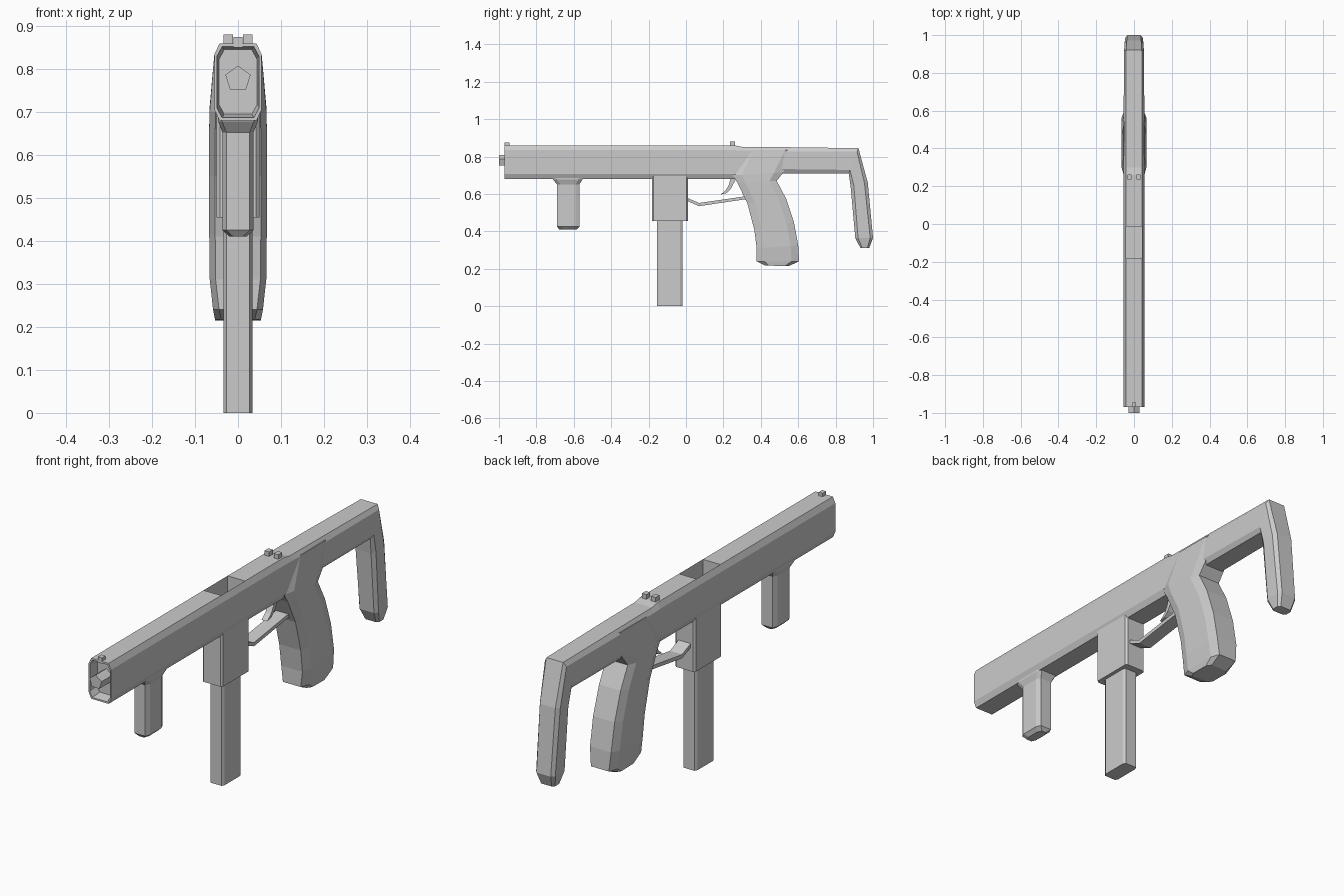
import bpy, bmesh
from math import pi
from mathutils import Matrix


def finish(name, bm):
    bmesh.ops.recalc_face_normals(bm, faces=bm.faces)
    me = bpy.data.meshes.new(name)
    bm.to_mesh(me)
    bm.free()
    ob = bpy.data.objects.new(name, me)
    bpy.context.collection.objects.link(ob)
    return ob


def loft(name, rings):
    """Skin chamfered-rectangle rings: (ya, za, yb, zb, half width, x chamfer, depth chamfer)."""
    bm = bmesh.new()
    loops = []
    for ya, za, yb, zb, w, cx, cd in rings:
        length = ((yb - ya) ** 2 + (zb - za) ** 2) ** 0.5
        t = cd / length
        outline = [(w - cx, 0), (w, t), (w, 1 - t), (w - cx, 1),
                   (cx - w, 1), (-w, 1 - t), (-w, t), (cx - w, 0)]
        loops.append([bm.verts.new((x, ya + (yb - ya) * s, za + (zb - za) * s))
                      for x, s in outline])
    for a, b in zip(loops, loops[1:]):
        for i in range(8):
            j = (i + 1) % 8
            bm.faces.new((a[i], a[j], b[j], b[i]))
    bm.faces.new(loops[0])
    bm.faces.new(loops[-1])
    return finish(name, bm)


def extrude(name, pts, w):
    """Side profile in (y, z), extruded across x."""
    bm = bmesh.new()
    face = bm.faces.new([bm.verts.new((-w, y, z)) for y, z in pts])
    new = bmesh.ops.extrude_face_region(bm, geom=[face])["geom"]
    bmesh.ops.translate(bm, vec=(2 * w, 0, 0),
                        verts=[v for v in new if isinstance(v, bmesh.types.BMVert)])
    return finish(name, bm)


def box(name, lo, hi):
    bm = bmesh.new()
    bmesh.ops.create_cube(bm, size=1)
    for v in bm.verts:
        v.co = [lo[i] + (v.co[i] + 0.5) * (hi[i] - lo[i]) for i in range(3)]
    return finish(name, bm)


# Receiver with hollow front, flowing into the stock and its folded-down butt
body = loft("receiver_and_stock", [
    (-0.925, 0.695, -0.925, 0.845, 0.044, 0.012, 0.022),
    (-0.97, 0.687, -0.97, 0.852, 0.049, 0.012, 0.022),
    (-0.97, 0.68, -0.97, 0.86, 0.055, 0.012, 0.026),
    (0.26, 0.68, 0.26, 0.86, 0.055, 0.012, 0.026),
    (0.45, 0.68, 0.30, 0.852, 0.055, 0.012, 0.026),
    (0.51, 0.71, 0.55, 0.85, 0.055, 0.012, 0.024),
    (0.87, 0.71, 0.922, 0.845, 0.053, 0.012, 0.02),
    (0.88, 0.64, 0.972, 0.66, 0.05, 0.012, 0.018),
    (0.905, 0.365, 1.0, 0.365, 0.047, 0.012, 0.015),
    (0.932, 0.312, 0.98, 0.312, 0.036, 0.01, 0.01)])

# Ejection port
cutter = box("port_cutter", (-0.043, -0.18, 0.72), (0.043, -0.012, 0.95))
cutter.hide_render = True
cutter.hide_viewport = True
cut = body.modifiers.new("port", "BOOLEAN")
cut.operation = "DIFFERENCE"
cut.solver = "EXACT"
cut.object = cutter

# Barrel tip, a pentagonal prism
bm = bmesh.new()
bmesh.ops.create_cone(bm, cap_ends=True, segments=5, radius1=0.031, radius2=0.031, depth=0.08)
bmesh.ops.transform(bm, verts=bm.verts, matrix=Matrix.Translation((0, -0.96, 0.777))
                    @ Matrix.Rotation(pi / 2, 4, "X"))
top = max(v.co.z for v in bm.verts)
if top < 0.805:
    bmesh.ops.rotate(bm, verts=bm.verts, cent=(0, 0, 0.777), matrix=Matrix.Rotation(pi, 3, "Y"))
finish("barrel", bm)

# Pistol grip, bulging into the receiver
loft("grip", [(y0, z0, y1, z1, w, 0.014, c) for y0, z0, y1, z1, w, c in [
    (0.31, 0.835, 0.58, 0.835, 0.055, 0.05),
    (0.25, 0.70, 0.52, 0.715, 0.066, 0.05),
    (0.275, 0.66, 0.485, 0.67, 0.067, 0.04),
    (0.328, 0.55, 0.535, 0.575, 0.067, 0.04),
    (0.365, 0.41, 0.577, 0.45, 0.067, 0.04),
    (0.378, 0.31, 0.60, 0.325, 0.066, 0.04),
    (0.378, 0.24, 0.605, 0.24, 0.058, 0.04),
    (0.425, 0.217, 0.55, 0.215, 0.053, 0.02)]])

# Front grip with flared root
loft("front_grip", [(a, z, b, z, w, 0.009, 0.02) for a, b, z, w in [
    (-0.715, -0.55, 0.69, 0.046), (-0.712, -0.553, 0.678, 0.046), (-0.69, -0.57, 0.652, 0.036),
    (-0.69, -0.57, 0.425, 0.036), (-0.677, -0.583, 0.41, 0.02)]])

# Magazine well and magazine
loft("magazine_well", [(-0.183, z, 0.01, z, 0.05, 0.008, 0.008) for z in (0.70, 0.455)])
loft("magazine", [(-0.155, z, -0.02, z, 0.034, 0.007, 0.012) for z in (0.47, 0.0)])

# Trigger guard and trigger
extrude("trigger_guard", [(0.0, 0.582), (0.07, 0.552), (0.32, 0.588),
                          (0.32, 0.572), (0.07, 0.535), (0.0, 0.565)], 0.03)
extrude("trigger", [(0.24, 0.69), (0.23, 0.65), (0.213, 0.62), (0.185, 0.597),
                    (0.215, 0.604), (0.238, 0.625), (0.262, 0.67), (0.275, 0.69)], 0.014)

# Sights
box("front_sight", (-0.01, -0.97, 0.85), (0.01, -0.945, 0.875))
for side in (-1, 1):
    box("rear_sight", (side * 0.023 - 0.011, 0.235, 0.85), (side * 0.023 + 0.011, 0.262, 0.88))
